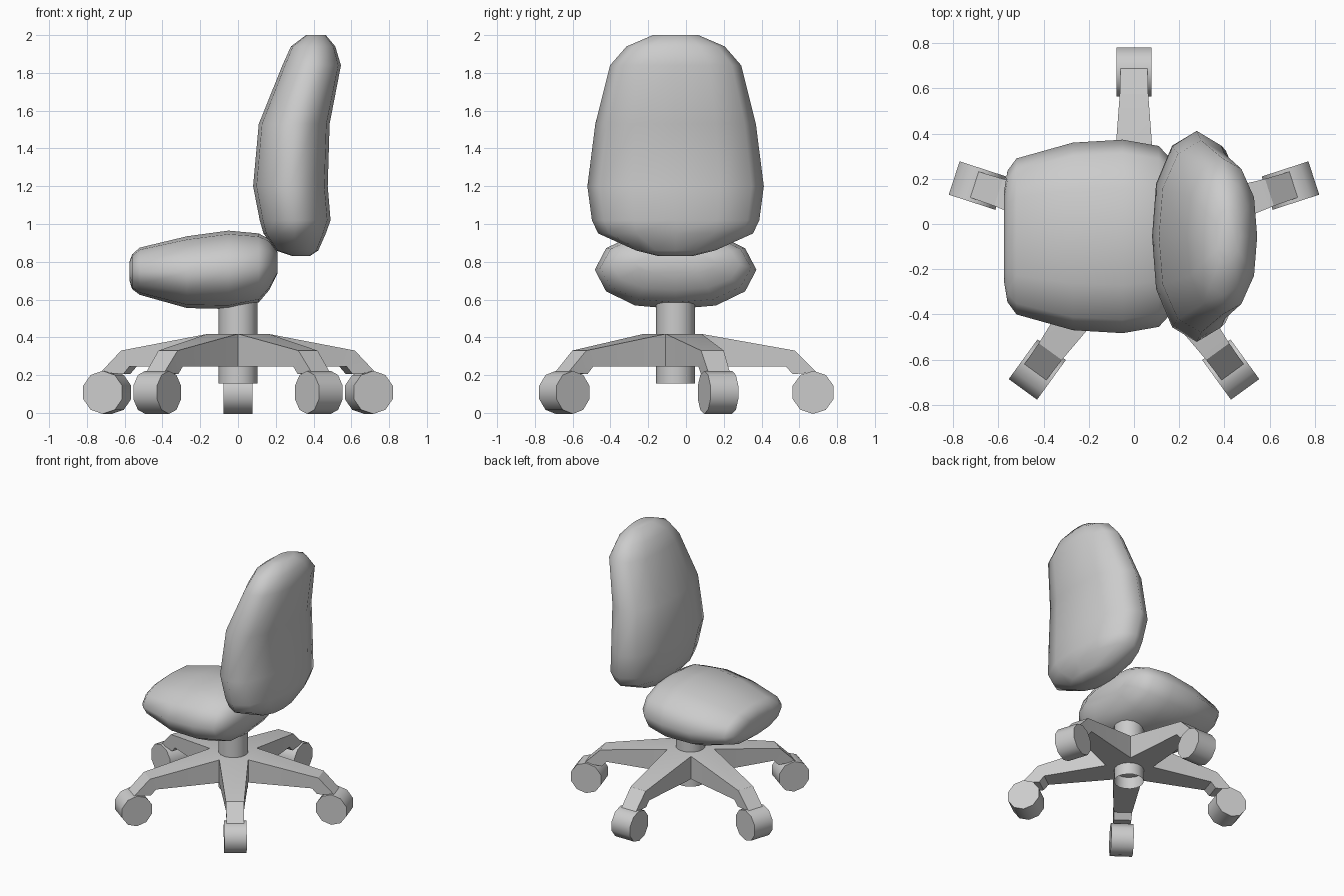
import bpy, bmesh
from math import sin, cos, pi, radians
from mathutils import Matrix, Vector

if "Cube" in bpy.data.objects:
    bpy.data.objects.remove(bpy.data.objects["Cube"])

CY = -0.055  # the chair's axis in y


def finish(name, bm, angle):
    bmesh.ops.remove_doubles(bm, verts=bm.verts, dist=0.0005)
    bmesh.ops.recalc_face_normals(bm, faces=bm.faces)
    me = bpy.data.meshes.new(name)
    bm.to_mesh(me)
    bm.free()
    ob = bpy.data.objects.new(name, me)
    bpy.context.collection.objects.link(ob)
    bpy.ops.object.select_all(action='DESELECT')
    ob.select_set(True)
    bpy.context.view_layer.objects.active = ob
    bpy.ops.object.shade_smooth_by_angle(angle=radians(angle))
    return ob


# Cushion cross-section: u across, v through the thickness
HALF = [(0, 1), (0.5, 0.91), (0.86, 0.55), (1, 0), (0.86, -0.55), (0.5, -0.91), (0, -1)]
RING = HALF + [(-u, v) for u, v in HALF[-2:0:-1]]


def cushion(name, sections, place):
    """Loft sections (position, half width, low, high) through RING."""
    bm = bmesh.new()
    rings = []
    for t, w, lo, hi in sections:
        mid, h = (lo + hi) / 2, (hi - lo) / 2
        rings.append([bm.verts.new(place(t, u * w, mid + v * h)) for u, v in RING])
    n = len(RING)
    for a, b in zip(rings, rings[1:]):
        for i in range(n):
            bm.faces.new((a[i], a[(i + 1) % n], b[(i + 1) % n], b[i]))
    bm.faces.new(rings[0])
    bm.faces.new(rings[-1])
    return finish(name, bm, 75)


# Seat, lofted along x
cushion("seat", [
    (-0.575, 0.20, 0.70, 0.80),
    (-0.56, 0.29, 0.655, 0.84),
    (-0.52, 0.345, 0.625, 0.875),
    (-0.27, 0.415, 0.555, 0.935),
    (-0.05, 0.428, 0.55, 0.965),
    (0.11, 0.40, 0.585, 0.95),
    (0.165, 0.34, 0.65, 0.92),
    (0.208, 0.22, 0.735, 0.855),
], lambda t, a, b: (t, CY + a, b))

# Backrest, lofted along z
cushion("backrest", [
    (0.83, 0.09, 0.29, 0.38),
    (0.86, 0.21, 0.20, 0.425),
    (0.95, 0.41, 0.135, 0.465),
    (1.02, 0.443, 0.115, 0.49),
    (1.20, 0.467, 0.08, 0.475),
    (1.53, 0.425, 0.11, 0.485),
    (1.84, 0.347, 0.235, 0.545),
    (1.94, 0.26, 0.28, 0.515),
    (2.00, 0.12, 0.36, 0.465),
], lambda t, a, b: (b, CY + a, t))

# Five-armed base
ri = 0.17
root, rw = ri * cos(pi / 5), ri * sin(pi / 5)
# arm stations: top radius, top z, bottom radius, bottom z, half width
STATIONS = [
    (root, 0.418, root, 0.245, rw),
    (0.63, 0.33, 0.585, 0.245, 0.063),
    (0.745, 0.215, 0.62, 0.205, 0.06),
]
ANGLES = [pi / 2 + k * 2 * pi / 5 for k in range(5)]
bm = bmesh.new()
for a in ANGLES:
    m = Matrix.Translation((0, CY, 0)) @ Matrix.Rotation(a, 4, 'Z')
    rings = [[bm.verts.new(m @ Vector(p)) for p in
              ((rt, w, zt), (rt, -w, zt), (rb, -w, zb), (rb, w, zb))]
             for rt, zt, rb, zb, w in STATIONS]
    for p, q in zip(rings, rings[1:]):
        for i in range(4):
            bm.faces.new((p[i], p[(i + 1) % 4], q[(i + 1) % 4], q[i]))
    bm.faces.new(rings[-1])
# hub caps between the arm roots
for z in (0.418, 0.245):
    bm.faces.new([bm.verts.new((ri * cos(a + pi / 5), CY + ri * sin(a + pi / 5), z))
                  for a in ANGLES])
finish("base", bm, 15)

# Centre column, open tube
bm = bmesh.new()
bmesh.ops.create_cone(bm, cap_ends=False, segments=16, radius1=0.103, radius2=0.103, depth=0.435,
                      matrix=Matrix.Translation((0, CY, 0.3725)))
finish("column", bm, 40)

# Casters: ten-sided rollers at the arm tips
for k, a in enumerate(ANGLES):
    bm = bmesh.new()
    bmesh.ops.create_cone(
        bm, cap_ends=True, segments=10, radius1=0.114, radius2=0.114, depth=0.155,
        matrix=Matrix.Translation((0.728 * cos(a), CY + 0.728 * sin(a), 0.1085))
        @ Matrix.Rotation(a, 4, 'Z') @ Matrix.Rotation(pi / 2, 4, 'X'))
    finish(f"caster_{k + 1}", bm, 40)
